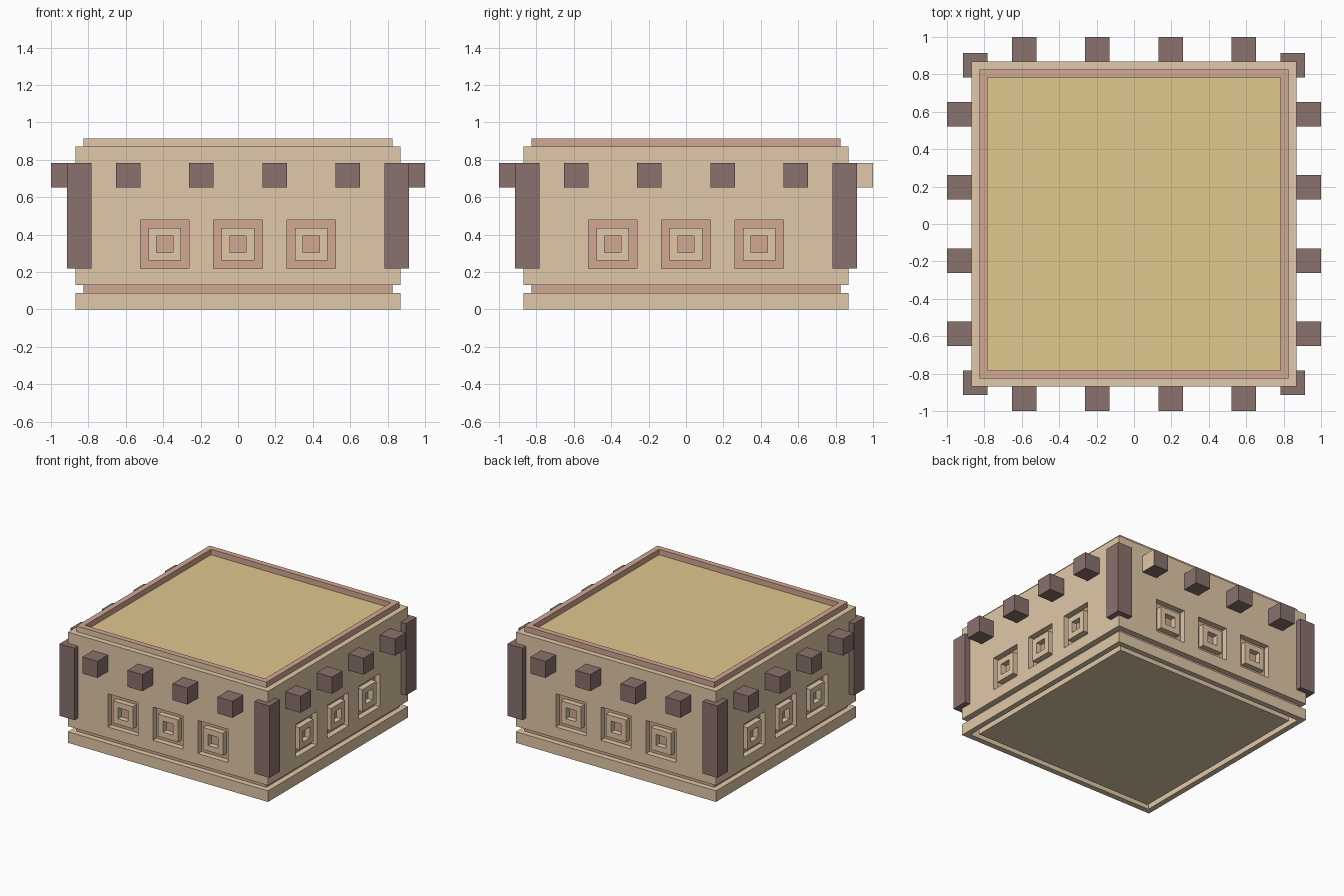
import bpy, bmesh
from math import pi
from mathutils import Matrix, Vector

if "Cube" in bpy.data.objects:
    bpy.data.objects.remove(bpy.data.objects["Cube"])

U = 1 / 23  # module: the model is 46 modules wide
TAN, PINK, DARK, ROOF = range(4)


def lin(c):
    return tuple(((v / 255 + 0.055) / 1.055) ** 2.4 for v in c) + (1,)


palette = []
for name, rgb in (("sandstone", (225, 200, 168)), ("clay", (210, 168, 148)),
                  ("dark_wood", (138, 114, 109)), ("roof_earth", (223, 200, 143))):
    m = bpy.data.materials.new(name)
    m.diffuse_color = lin(rgb)
    m.use_nodes = True
    m.node_tree.nodes["Principled BSDF"].inputs["Base Color"].default_value = m.diffuse_color
    palette.append(m)


def finish(bm, name, turn=0):
    """Scale modules to units, turn to one of four sides, and link."""
    bmesh.ops.recalc_face_normals(bm, faces=bm.faces[:])
    bm.transform(Matrix.Rotation(turn * pi / 2, 4, 'Z') @ Matrix.Scale(U, 4))
    me = bpy.data.meshes.new(name)
    bm.to_mesh(me)
    bm.free()
    for m in palette:
        me.materials.append(m)
    ob = bpy.data.objects.new(name, me)
    bpy.context.collection.objects.link(ob)
    return ob


def loft(bm, profile, closed=False, place=lambda x, y, h: (x, y, h)):
    """Square rings (half width, height, colour of the band reaching it)."""
    rings = [[bm.verts.new(place(sx * w, sy * w, h))
              for sx, sy in ((-1, -1), (1, -1), (1, 1), (-1, 1))] for w, h, _ in profile]
    bands = []
    for i in range(0 if closed else 1, len(rings)):
        a, b = rings[i - 1], rings[i]
        for j in range(4):
            k = (j + 1) % 4
            f = bm.faces.new((a[j], a[k], b[k], b[j]))
            f.material_index = profile[i][2]
            bands.append((i, j, f))
    return rings, bands


def add_box(bm, lo, hi, mat, special=None, special_mat=0):
    """Box between two corners; one face direction may get another colour."""
    lo, hi = Vector(lo), Vector(hi)
    mid, size = (lo + hi) / 2, hi - lo
    vs = bmesh.ops.create_cube(bm, size=1)["verts"]
    for f in {f for v in vs for f in v.link_faces}:
        hit = special and f.calc_center_median().dot(Vector(special)) > 0.4
        f.material_index = special_mat if hit else mat
    for v in vs:
        v.co = Vector(a * b for a, b in zip(v.co, size)) + mid


def box(name, lo, hi, mat, turn=0, **kw):
    bm = bmesh.new()
    add_box(bm, lo, hi, mat, **kw)
    return finish(bm, name, turn)


# Body: from the underside up through the walls to the sunken roof
profile = [(18, 0, TAN), (18, 2, TAN), (19, 2, PINK), (19, 3, PINK), (20, 3, TAN),
           (20, 20, TAN), (19, 20, TAN), (19, 21, PINK), (18, 21, PINK), (18, 20, PINK)]
bm = bmesh.new()
rings, bands = loft(bm, profile)
for i, j, f in bands:
    if profile[i][:2] == (19, 21) and j == 0:
        f.material_index = TAN  # front of the rim
bm.faces.new(rings[0]).material_index = TAN
bm.faces.new(rings[-1]).material_index = ROOF
body = finish(bm, "body")

# Base course around the foot, with a narrow gap to the body
bm = bmesh.new()
loft(bm, [(19, 0, TAN), (20, 0, TAN), (20, 2, TAN), (19, 2, TAN)], closed=True)
finish(bm, "base_course")

# Window recesses cut one module deep, with clay backs
windows = (-9, 0, 9)
for turn in range(4):
    bm = bmesh.new()
    for x in windows:
        add_box(bm, (x - 3, -22, 5), (x + 3, -19, 11), TAN, special=(0, 1, 0), special_mat=PINK)
    cutter = finish(bm, "window_cutter", turn)
    cutter.hide_render = True
    mod = body.modifiers.new("windows", 'BOOLEAN')
    mod.operation, mod.solver, mod.object = 'DIFFERENCE', 'EXACT', cutter
    bpy.context.view_layer.objects.active = body
    bpy.ops.object.modifier_apply(modifier=mod.name)
    bpy.data.objects.remove(cutter)

for turn in range(4):
    # Square frames standing in the recesses, flush with the wall
    bm = bmesh.new()
    for x in windows:
        loft(bm, [(2, -19, TAN), (2, -20, TAN), (1, -20, TAN), (1, -19, TAN)], closed=True,
             place=lambda u, v, h: (x + u, h, 8 + v))
    finish(bm, "window_frames", turn)

    # Protruding beam ends
    for x in (-15, -6, 3, 12):
        odd = turn == 2 and x == -15  # one beam end has a sandstone side
        box("beam_end", (x, -23, 15), (x + 3, -20, 18), DARK, turn,
            special=(-1, 0, 0) if odd else None, special_mat=TAN)

    # Corner post
    box("corner_post", (18, -21, 5), (21, -18, 18), DARK, turn)
